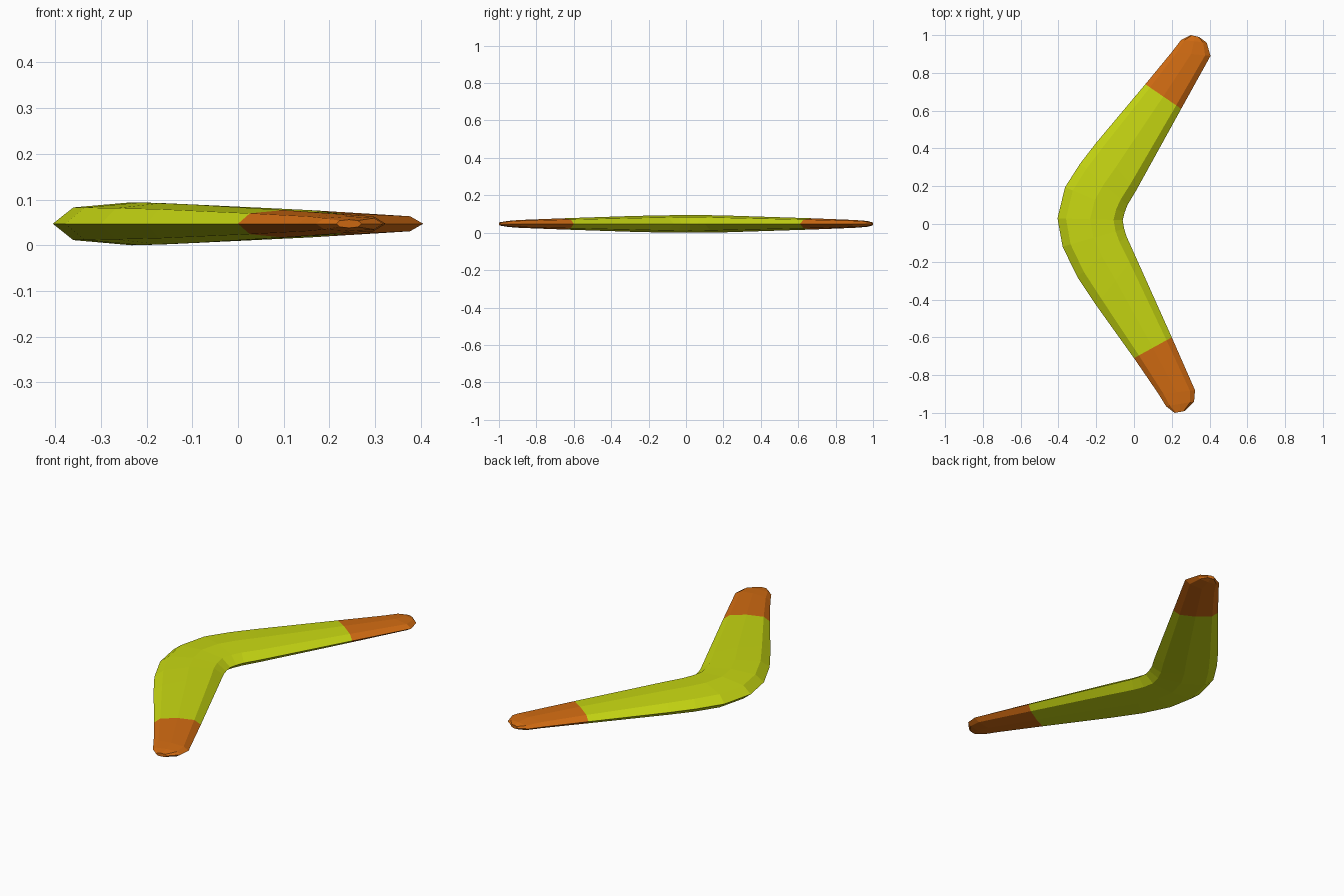
import bpy, bmesh

def material(name, rgb):
    m = bpy.data.materials.new(name)
    m.diffuse_color = (*rgb, 1)
    return m

green = material("lime green", (0.57, 0.68, 0.006))
orange = material("orange", (0.64, 0.148, 0.006))

# stations along the blade: outer x, y, inner x, y, half thickness
stations = [
    (0.300, 1.000, 0.345, 0.990, 0.009),
    (0.250, 0.975, 0.385, 0.960, 0.016),
    (0.200, 0.910, 0.405, 0.890, 0.021),
    (0.060, 0.740, 0.250, 0.610, 0.030),
    (-0.200, 0.430, 0.010, 0.175, 0.042),
    (-0.285, 0.320, -0.035, 0.100, 0.045),
    (-0.365, 0.195, -0.050, 0.060, 0.0465),
    (-0.405, 0.030, -0.060, 0.020, 0.047),
    (-0.378, -0.120, -0.052, -0.025, 0.0465),
    (-0.300, -0.280, -0.040, -0.065, 0.045),
    (-0.200, -0.430, 0.005, -0.165, 0.042),
    (0.000, -0.710, 0.200, -0.600, 0.030),
    (0.130, -0.900, 0.323, -0.880, 0.021),
    (0.170, -0.965, 0.318, -0.940, 0.016),
    (0.215, -1.000, 0.270, -0.990, 0.009),
]
# lens-shaped cross-section: fraction across the width, fraction of thickness
section = [(0, 0), (0.13, 0.76), (0.5, 1), (0.86, 0.78),
           (1, 0), (0.86, -0.78), (0.5, -1), (0.13, -0.76)]

# bent blade, lofted from tip to tip
bm = bmesh.new()
rings = []
for ox, oy, ix, iy, h in stations:
    rings.append([bm.verts.new((ox + (ix - ox) * t, oy + (iy - oy) * t, 0.047 + h * k))
                  for t, k in section])
n = len(section)
last = len(stations) - 1
for s in range(last):
    a, b = rings[s], rings[s + 1]
    for i in range(n):
        j = (i + 1) % n
        f = bm.faces.new((a[i], a[j], b[j], b[i]))
        f.material_index = 1 if s < 3 or s >= last - 3 else 0  # painted tips
for r in (rings[0], rings[-1]):
    bm.faces.new(r).material_index = 1
bmesh.ops.recalc_face_normals(bm, faces=bm.faces[:])

mesh = bpy.data.meshes.new("boomerang_blade")
bm.to_mesh(mesh)
bm.free()
mesh.materials.append(green)
mesh.materials.append(orange)
bpy.context.collection.objects.link(bpy.data.objects.new("boomerang_blade", mesh))
